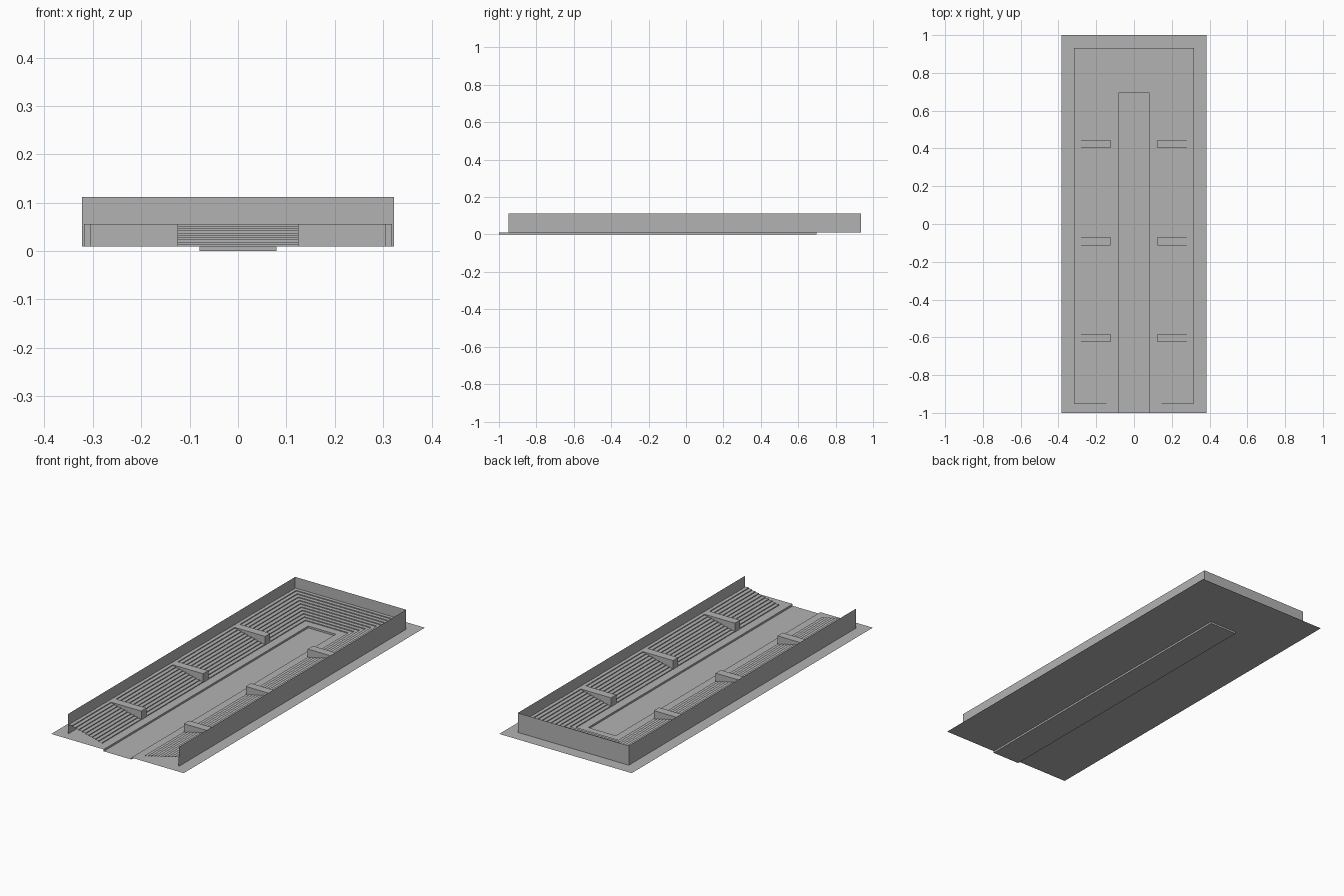
import bpy, bmesh

if "Cube" in bpy.data.objects:
    bpy.data.objects.remove(bpy.data.objects["Cube"])

GROUND, LEDGE, TOP = 0.0098, 0.0565, 0.112
WALL_X, FRONT_Y, BACK_Y = 0.3225, -0.95, 0.935
INNER_X, UPPER_X, STEPS = 0.125, 0.30, 10

# Dark grey shared by every part
grey = bpy.data.materials.new("dark_grey")
grey.diffuse_color = (0.45, 0.45, 0.45, 1)
grey.use_nodes = True
grey.node_tree.nodes["Principled BSDF"].inputs["Base Color"].default_value = grey.diffuse_color


def finish(name, bm, recalc=False):
    if recalc:
        bmesh.ops.recalc_face_normals(bm, faces=bm.faces)
    mesh = bpy.data.meshes.new(name)
    bm.to_mesh(mesh)
    bm.free()
    mesh.materials.append(grey)
    ob = bpy.data.objects.new(name, mesh)
    bpy.context.collection.objects.link(ob)
    return ob


def u_sweep(name, profile):
    """Sweep (half width, height) points round a mitred U open to the front."""
    bm = bmesh.new()
    rows = []
    for o, z in profile:
        back = BACK_Y - (WALL_X - o)
        path = [(-o, FRONT_Y), (-o, back), (o, back), (o, FRONT_Y)]
        rows.append([bm.verts.new((x, y, z)) for x, y in path])
    for a, b in zip(rows, rows[1:]):
        for i in range(3):
            bm.faces.new((a[i], a[i + 1], b[i + 1], b[i]))
    # Make all treads face up
    bm.normal_update()
    if any(f.normal.z < -0.5 for f in bm.faces):
        bmesh.ops.reverse_faces(bm, faces=bm.faces)
    return finish(name, bm)


# Ground sheet with the sunken channel along the middle
bm = bmesh.new()
outline = [(-.08, -1), (-.08, .697), (.08, .697), (.08, -1)]
rim = [bm.verts.new((x, y, GROUND)) for x, y in outline]
floor = [bm.verts.new((x, y, 0)) for x, y in outline]
outer = [bm.verts.new((x, y, GROUND)) for x, y in
         [(.385, -1), (.385, 1), (-.385, 1), (-.385, -1)]]
bm.faces.new(rim + outer)
bm.faces.new(floor[::-1])
for i in range(3):
    bm.faces.new((rim[i + 1], rim[i], floor[i], floor[i + 1]))
bm.normal_update()
for f in bm.faces:
    if f.normal.z < -0.5:
        f.normal_flip()
finish("ground_and_channel", bm)

# Stepped terraces on three sides, open at the front ends
rise = (LEDGE - GROUND) / STEPS
run = (UPPER_X - INNER_X) / (STEPS - 1)
profile = []
for i in range(STEPS):
    x = INNER_X + i * run
    profile += [(x, GROUND + i * rise), (x, GROUND + (i + 1) * rise)]
profile += [(WALL_X - 0.004, LEDGE), (WALL_X - 0.004, GROUND)]
u_sweep("terrace_steps", profile)

# Thin perimeter wall
u_sweep("perimeter_wall", [(WALL_X, GROUND), (WALL_X, TOP)])

# Flat-topped blocks crossing the side terraces
for n, y in enumerate((0.423, -0.091, -0.604)):
    for side, s in (("left", -1), ("right", 1)):
        bm = bmesh.new()
        bmesh.ops.create_cube(bm, size=1)
        for v in bm.verts:
            v.co.x = s * (INNER_X - 0.001 + (v.co.x + .5) * (UPPER_X - INNER_X + .006))
            v.co.y = y + v.co.y * 0.043
            v.co.z = GROUND + (v.co.z + .5) * (LEDGE - GROUND)
        finish(f"terrace_block_{side}_{n + 1}", bm, True)
